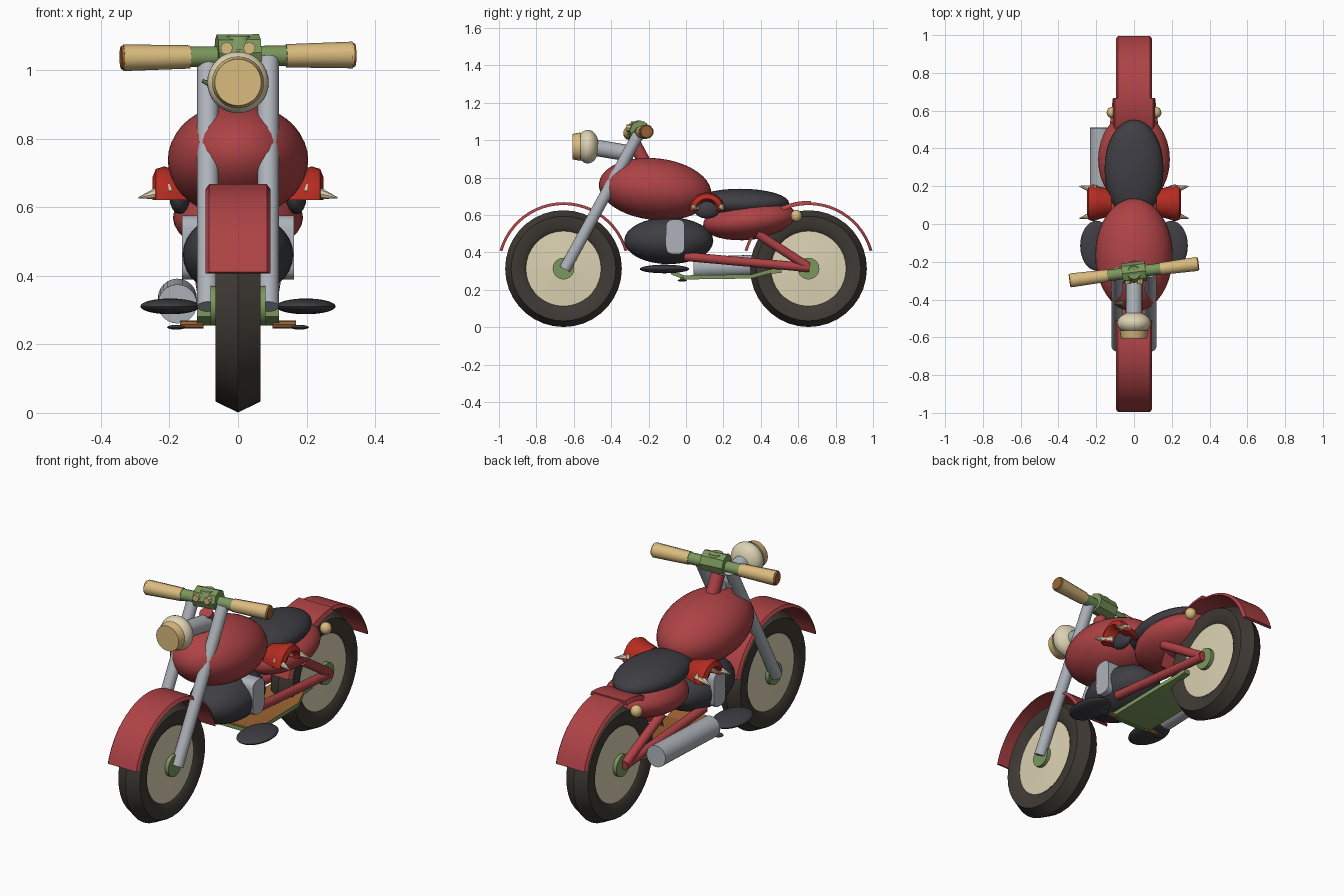
import bpy, bmesh
from math import sin, cos, pi, radians
from mathutils import Vector, Matrix

if "Cube" in bpy.data.objects:
    bpy.data.objects.remove(bpy.data.objects["Cube"])


def colour(name, r, g, b):
    m = bpy.data.materials.new(name)
    m.use_nodes = True
    m.diffuse_color = (r, g, b, 1)
    bsdf = m.node_tree.nodes["Principled BSDF"]
    bsdf.inputs["Base Color"].default_value = (r, g, b, 1)
    bsdf.inputs["Roughness"].default_value = 0.7
    return m


RED = colour("paint red", 0.42, 0.055, 0.06)
CLOTH = colour("bright red", 0.46, 0.025, 0.015)
RUBBER = colour("tyre brown black", 0.05, 0.042, 0.034)
DARK = colour("charcoal", 0.048, 0.048, 0.057)
CREAM = colour("cream", 0.72, 0.65, 0.45)
TAN = colour("tan", 0.70, 0.50, 0.21)
GREEN = colour("olive green", 0.20, 0.31, 0.11)
STEEL = colour("steel grey", 0.42, 0.45, 0.49)
BROWN = colour("rust brown", 0.31, 0.12, 0.03)


def finish(bm, name, *mats, angle=40):
    bmesh.ops.recalc_face_normals(bm, faces=bm.faces)
    mesh = bpy.data.meshes.new(name)
    bm.to_mesh(mesh)
    bm.free()
    for m in mats:
        mesh.materials.append(m)
    ob = bpy.data.objects.new(name, mesh)
    bpy.context.collection.objects.link(ob)
    bpy.ops.object.select_all(action='DESELECT')
    ob.select_set(True)
    bpy.context.view_layer.objects.active = ob
    bpy.ops.object.shade_smooth_by_angle(angle=radians(angle))
    return ob


def ellipsoid(name, centre, radii, mat, tilt=0, seg=32):
    bm = bmesh.new()
    m = (Matrix.Translation(centre) @ Matrix.Rotation(radians(tilt), 4, 'X')
         @ Matrix.Diagonal((*radii, 1)))
    bmesh.ops.create_uvsphere(bm, u_segments=seg, v_segments=seg // 2, radius=1, matrix=m)
    return finish(bm, name, mat)


def rod(name, a, b, r1, mat, r2=None, seg=20):
    """Straight or tapered round bar between two points."""
    a, b = Vector(a), Vector(b)
    d = b - a
    m = Matrix.Translation((a + b) / 2) @ d.to_track_quat('Z', 'Y').to_matrix().to_4x4()
    bm = bmesh.new()
    bmesh.ops.create_cone(bm, cap_ends=True, segments=seg, radius1=r1,
                          radius2=r1 if r2 is None else r2, depth=d.length, matrix=m)
    return finish(bm, name, mat)


def sweep(name, profile, y, z, mat, start=-180, end=180, steps=36, angle=40):
    """Turn a closed (x, radius) profile about the crosswise axis at y, z; 0 degrees is up."""
    full = end - start == 360
    bm = bmesh.new()
    rings = []
    for i in range(steps if full else steps + 1):
        t = radians(start + (end - start) * i / steps)
        rings.append([bm.verts.new((x, y + r * sin(t), z + r * cos(t))) for x, r in profile])
    n = len(profile)
    pairs = list(zip(rings, rings[1:])) + ([(rings[-1], rings[0])] if full else [])
    for p, q in pairs:
        for k in range(n):
            j = (k + 1) % n
            bm.faces.new((p[k], p[j], q[j], q[k]))
    if not full:
        bm.faces.new(rings[0])
        bm.faces.new(rings[-1])
    return finish(bm, name, mat, angle=angle)


# Wheels and fenders
AXLE = 0.655
HUB = 0.313
TYRE = [(-0.05, 0.2), (-0.065, 0.22), (-0.065, 0.28), (0, 0.312),
        (0.065, 0.28), (0.065, 0.22), (0.05, 0.2)]
DISC = [(-0.05, 0.21), (-0.062, 0.02), (0.062, 0.02), (0.05, 0.21)]
FENDER = [(-0.095, 0.34), (-0.084, 0.355), (0.084, 0.355), (0.095, 0.34),
          (0.08, 0.34), (-0.08, 0.34)]
for end, y in (("front", -AXLE), ("rear", AXLE)):
    sweep(end + "_tyre", TYRE, y, HUB, RUBBER)
    sweep(end + "_wheel_disc", DISC, y, HUB, CREAM)
    rod(end + "_hub", (-0.08, y, HUB), (0.08, y, HUB), 0.058, GREEN)
    sweep(end + "_fender", FENDER, y, HUB, RED, -74, 74, 24, angle=30)
COLLAR = [(-0.11, 0.34), (-0.1, 0.362), (0.1, 0.362), (0.11, 0.34)]
sweep("rear_fender_collar", COLLAR, AXLE, HUB, RED, -36, 2, 8)

# Main bodies
ellipsoid("fuel_tank", (0, -0.165, 0.738), (0.205, 0.302, 0.165), RED, -6, 40)
ellipsoid("engine", (0, -0.092, 0.462), (0.162, 0.238, 0.125), DARK)
ellipsoid("tail_body", (0, 0.342, 0.57), (0.19, 0.252, 0.103), RED, 6)
ellipsoid("seat", (0, 0.29, 0.662), (0.156, 0.262, 0.078), DARK)

# Engine side covers, one rounded block running through the engine
bm = bmesh.new()
bmesh.ops.create_cube(bm, size=1, matrix=Matrix.Translation((0, -0.057, 0.483))
                      @ Matrix.Diagonal((0.328, 0.1, 0.186, 1)))
bmesh.ops.bevel(bm, geom=[e for e in bm.edges
                          if abs(e.verts[0].co.x - e.verts[1].co.x) > 0.1],
                offset=0.035, segments=3, profile=0.5, affect='EDGES')
finish(bm, "engine_cover", STEEL)

# Steering: neck, handlebar, clamp and grips
rod("steering_neck", (0, -0.275, 0.98), (0, -0.19, 0.82), 0.035, RED)


def bar(x):
    return Vector((x, -0.255 + 0.13 * x, 1.041 + 0.012 * x))


rod("handlebar", bar(-0.16), bar(0.16), 0.03, GREEN, seg=12)
clamp = rod("handlebar_clamp", bar(-0.062) + Vector((0, 0, 0.01)),
            bar(0.062) + Vector((0, 0, 0.01)), 0.054, GREEN, seg=8)
clamp_cone = rod("clamp_cap", (0, -0.258, 1.06), (0, -0.258, 1.1), 0.055, GREEN, 0.035, 10)
for s, side in ((1, "left"), (-1, "right")):
    rod(side + "_grip", bar(s * 0.14), bar(s * 0.335), 0.034, TAN, 0.039, 10)
    rod(side + "_grip_end", bar(s * 0.33), bar(s * 0.342), 0.039, BROWN, 0.033, 10)
    rod(side + "_clamp_bolt", (s * 0.033, -0.318, 1.065), (s * 0.033, -0.29, 1.065),
        0.018, TAN, seg=8)

# Headlight
rod("headlight_bracket", (0, -0.5, 0.962), (0, -0.28, 0.925), 0.044, STEEL)
ellipsoid("headlight_shell", (0, -0.525, 0.965), (0.09, 0.06, 0.09), CREAM)
rod("headlight_lens", (0, -0.565, 0.965), (0, -0.606, 0.965), 0.076, TAN, 0.068, 28)
rod("headlight_lever", (-0.06, -0.42, 0.95), (-0.105, -0.42, 0.97), 0.012, GREEN, 0.005, 8)

# Paired parts
for s, side in ((1, "left"), (-1, "right")):
    rod(side + "_fork", (s * 0.088, -0.648, 0.31), (s * 0.088, -0.255, 1.03), 0.031, STEEL)
    rod(side + "_lower_swingarm", (s * 0.1, -0.01, 0.378), (s * 0.09, 0.66, 0.318), 0.024, RED)
    rod(side + "_upper_swingarm", (s * 0.12, 0.38, 0.5), (s * 0.09, 0.65, 0.325), 0.024, RED)
    ellipsoid(side + "_footrest", (s * 0.198, -0.115, 0.311), (0.087, 0.132, 0.023), DARK)
    rod(side + "_pedal_arm", (s * 0.1, -0.02, 0.258), (s * 0.17, -0.02, 0.258), 0.012, BROWN, seg=8)
    ellipsoid(side + "_pedal", (s * 0.18, -0.02, 0.25), (0.027, 0.025, 0.007), DARK, seg=16)
    ellipsoid(side + "_tail_lamp", (s * 0.115, 0.59, 0.595), (0.03, 0.03, 0.032), TAN, seg=16)

    # Flared cloth cuff arching beside the seat, with pale pointed ends
    cuff = [(0.12, 0.07), (0.18, 0.085), (0.215, 0.098), (0.24, 0.09), (0.25, 0.065),
            (0.235, 0.055), (0.13, 0.045)]
    sweep(side + "_cuff", [(s * x, r) for x, r in cuff], 0.112, 0.622, CLOTH, -90, 90, 14)
    ellipsoid(side + "_cuff_shadow", (s * 0.17, 0.112, 0.63), (0.03, 0.07, 0.05), DARK, seg=16)
    for place, y0, y1 in (("front", 0.05, 0.03), ("rear", 0.18, 0.2)):
        rod(side + "_" + place + "_cuff_tip", (s * 0.2, y0, 0.65),
            (s * 0.29, y1, 0.628), 0.028, CREAM, 0.002, 8)

# Exhaust
rod("exhaust", (-0.177, 0.04, 0.318), (-0.177, 0.51, 0.335), 0.057, STEEL, seg=24)

# Belly plate: upturned strip, green below and brown on top
path = [(-0.08, 0.282), (-0.01, 0.255), (0.35, 0.26), (0.44, 0.285), (0.51, 0.29)]
bm = bmesh.new()
rows = []
for k, (y, z) in enumerate(path):
    w = 0.12 if k < 3 else 0.09
    rows.append([bm.verts.new(p) for p in ((-w, y, z), (w, y, z),
                                           (w, y, z + 0.022), (-w, y, z + 0.022))])
for p, q in zip(rows, rows[1:]):
    for k in range(4):
        bm.faces.new((p[k], p[(k + 1) % 4], q[(k + 1) % 4], q[k]))
bm.faces.new(rows[0])
bm.faces.new(rows[-1])
plate = finish(bm, "belly_plate", GREEN, BROWN, angle=20)
for f in plate.data.polygons:
    f.material_index = 1 if f.normal.z > 0.5 else 0
